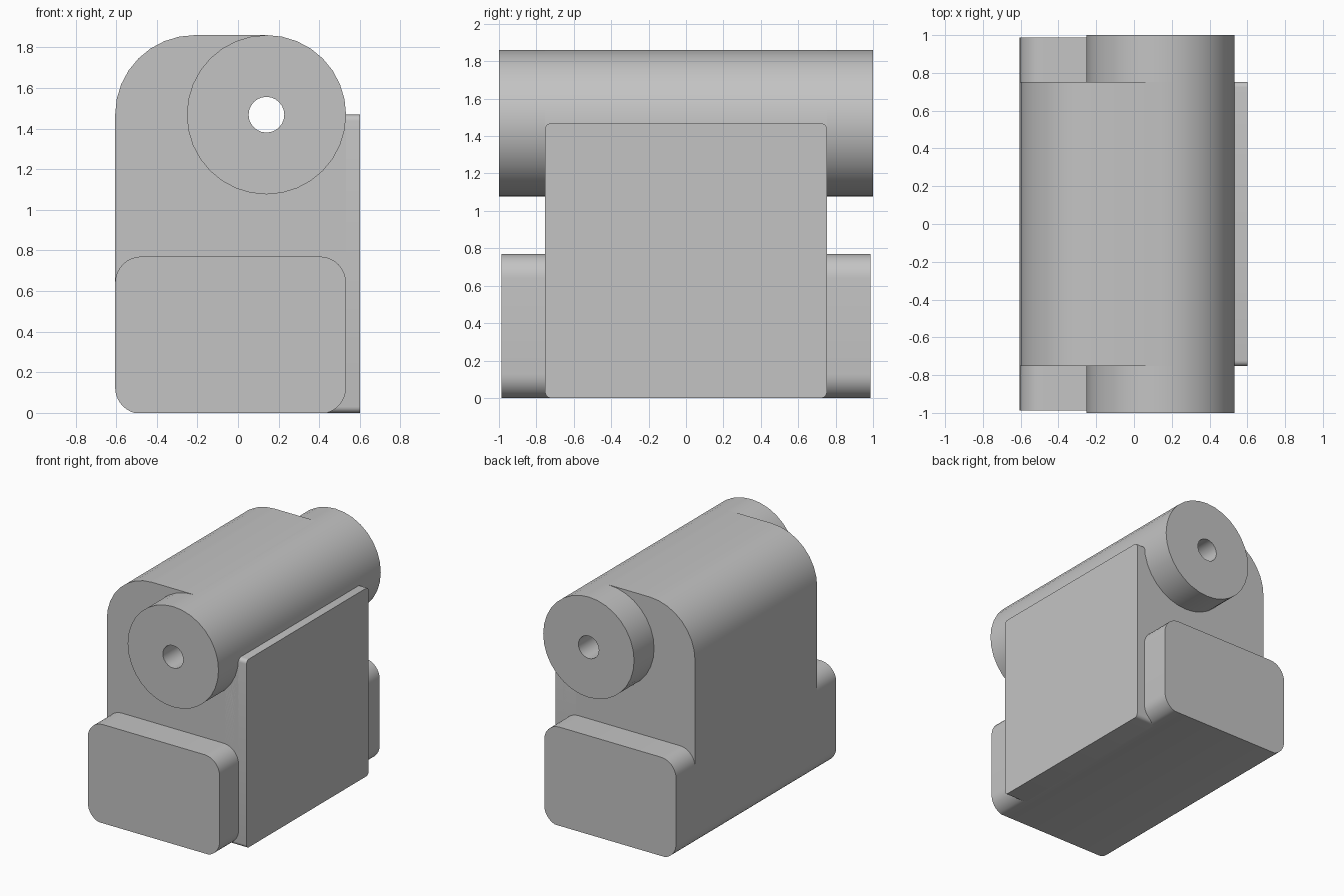
import bpy, bmesh
from math import sin, cos, radians

if "Cube" in bpy.data.objects:
    bpy.data.objects.remove(bpy.data.objects["Cube"], do_unlink=True)

grey = bpy.data.materials.new("plain grey")
grey.use_nodes = True
colour = (0.55, 0.55, 0.55, 1)
grey.diffuse_color = colour
grey.node_tree.nodes["Principled BSDF"].inputs["Base Color"].default_value = colour

LEFT, RIGHT, TOP = -0.605, 0.532, 1.86
BARREL_R = 0.392
BARREL_X, BARREL_Z = RIGHT - BARREL_R, TOP - BARREL_R
FOOT_R, SINK = 0.13, 0.005     # foot rounding, slightly cut by the floor


def arc(cx, cz, r, start, end, steps=8):
    angles = [radians(start + (end - start) * i / steps) for i in range(steps + 1)]
    return [(cx + r * cos(a), cz + r * sin(a)) for a in angles]


def rounded(x0, x1, z0, z1, r, steps=8):
    return (arc(x1 - r, z1 - r, r, 0, 90, steps) + arc(x0 + r, z1 - r, r, 90, 180, steps)
            + arc(x0 + r, z0 + r, r, 180, 270, steps) + arc(x1 - r, z0 + r, r, 270, 360, steps))


def prism(name, profile, lo, hi, axis="Y"):
    """Extrude a closed profile along one axis."""
    place = (lambda p, d: (p[0], d, p[1])) if axis == "Y" else (lambda p, d: (d, p[0], p[1]))
    bm = bmesh.new()
    ends = [[bm.verts.new(place(p, d)) for p in profile] for d in (lo, hi)]
    for ring in ends:
        bm.faces.new(ring)
    n = len(profile)
    for i in range(n):
        j = (i + 1) % n
        bm.faces.new((ends[0][i], ends[0][j], ends[1][j], ends[1][i]))
    bmesh.ops.recalc_face_normals(bm, faces=bm.faces)
    mesh = bpy.data.meshes.new(name)
    bm.to_mesh(mesh)
    bm.free()
    mesh.materials.append(grey)
    ob = bpy.data.objects.new(name, mesh)
    bpy.context.collection.objects.link(ob)
    return ob


def circle(r, sides):
    return arc(BARREL_X, BARREL_Z, r, 0, 360, sides)[:-1]


# Lower corners shared by the body and the foot block
foot_z = FOOT_R - SINK
lower = (arc(LEFT + FOOT_R, foot_z, FOOT_R, 180, 254)
         + arc(RIGHT - FOOT_R, foot_z, FOOT_R, 286, 360))

# Main body with a broad rounded top
body = prism("body", arc(BARREL_X, BARREL_Z, BARREL_R, 0, 90)
             + arc(LEFT + BARREL_R, BARREL_Z, BARREL_R, 90, 180) + lower, -0.753, 0.753)

# Foot block sticking out at front and back
foot_top = 0.77
foot = prism("foot_block", arc(RIGHT - FOOT_R, foot_top - FOOT_R, FOOT_R, 0, 90)
             + arc(LEFT + FOOT_R, foot_top - FOOT_R, FOOT_R, 90, 180) + lower, -0.987, 0.987)

# Long hinge barrel
barrel = prism("hinge_barrel", circle(BARREL_R, 32), -1, 1)

# Mounting plate on the left side
plate = prism("side_plate", rounded(-0.753, 0.753, 0, 1.468, 0.03, 5), 0.42, 0.6, "X")

# Pin hole through the body and barrel
cutter = prism("pin_hole_cutter", circle(0.088, 24), -1.2, 1.2)
cutter.hide_render = True
for ob in (body, barrel):
    mod = ob.modifiers.new("pin_hole", "BOOLEAN")
    mod.operation, mod.solver, mod.object = "DIFFERENCE", "EXACT", cutter
    bpy.context.view_layer.objects.active = ob
    bpy.ops.object.modifier_apply(modifier=mod.name)
bpy.data.objects.remove(cutter, do_unlink=True)

# Smooth the curved walls, keep the edges sharp
bpy.ops.object.select_all(action="DESELECT")
for ob in (body, foot, barrel, plate):
    ob.select_set(True)
bpy.context.view_layer.objects.active = body
bpy.ops.object.shade_smooth_by_angle(angle=radians(30))
